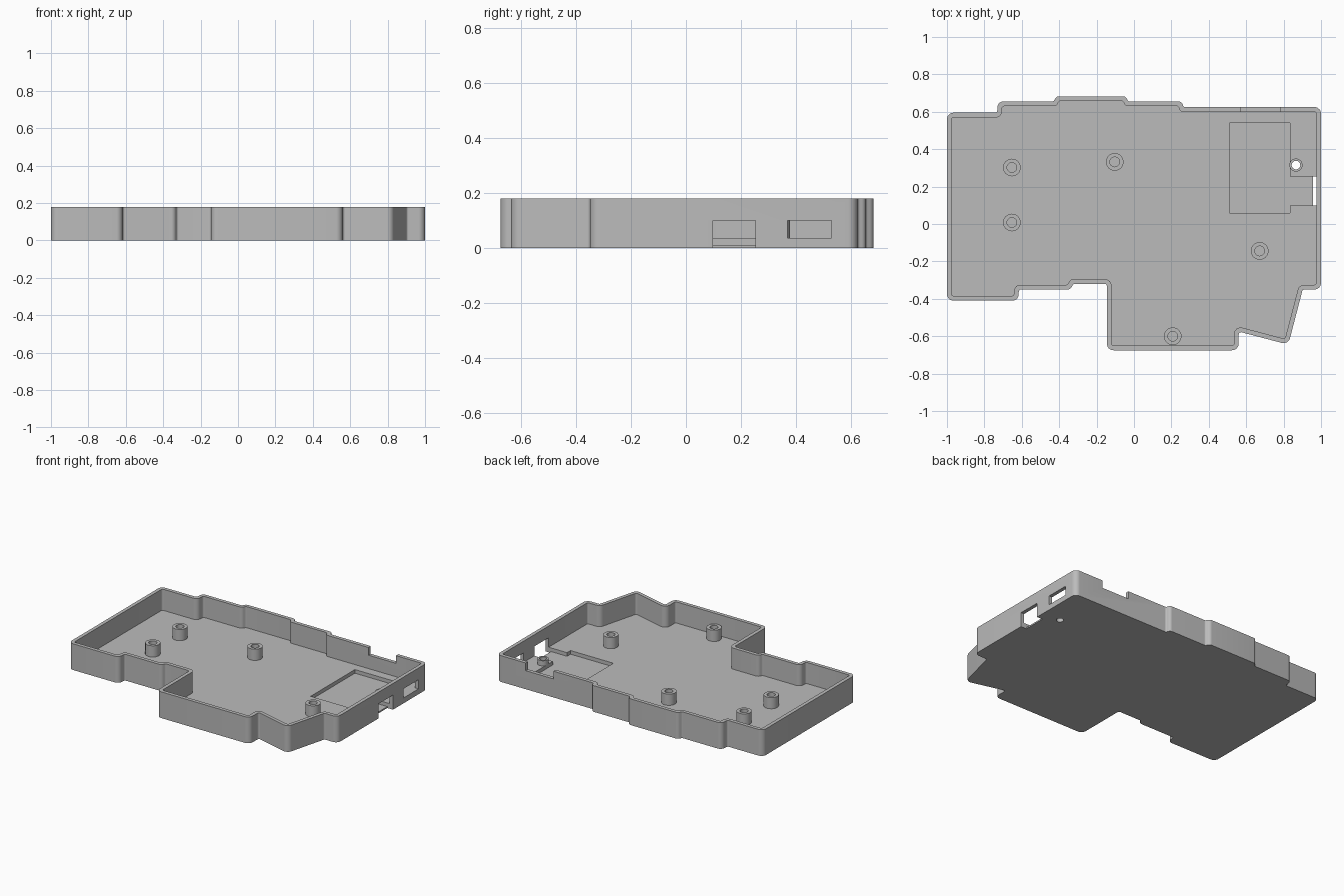
import bpy, bmesh, math
from mathutils import Vector

if "Cube" in bpy.data.objects:
    bpy.data.objects.remove(bpy.data.objects["Cube"], do_unlink=True)

HEIGHT, FLOOR, WALL = 0.18, 0.035, 0.025

grey = bpy.data.materials.new("plain grey")
grey.use_nodes = True
colour = (0.5, 0.5, 0.5, 1)
grey.diffuse_color = colour
grey.node_tree.nodes["Principled BSDF"].inputs["Base Color"].default_value = colour


def turn(a, b):
    return a.x * b.y - a.y * b.x


def inset(points, t):
    """Move every side of a counter-clockwise outline inward."""
    out = []
    for i, p in enumerate(points):
        d1 = (p - points[i - 1]).normalized()
        d2 = (points[(i + 1) % len(points)] - p).normalized()
        n1, n2 = Vector((-d1.y, d1.x)), Vector((-d2.y, d2.x))
        out.append(p + (n1 + n2) * t / (1 + n1.dot(n2)))
    return out


def rounded(points, convex, concave, steps=6):
    """Replace each corner with a short arc."""
    out = []
    for i, p in enumerate(points):
        a, b = points[i - 1] - p, points[(i + 1) % len(points)] - p
        r = convex if turn(-a, b) > 0 else concave
        half = a.angle(b) / 2
        reach = min(r / math.tan(half), 0.48 * a.length, 0.48 * b.length)
        r = reach * math.tan(half)
        a.normalize()
        b.normalize()
        centre = p + (a + b).normalized() * r / math.sin(half)
        start, end = p + a * reach - centre, p + b * reach - centre
        for k in range(steps + 1):
            f = k / steps
            out.append(centre + (start * (1 - f) + end * f).normalized() * r)
    return out


def prism(name, points, z0, z1):
    bm = bmesh.new()
    face = bm.faces.new([bm.verts.new((p.x, p.y, z0)) for p in points])
    top = bmesh.ops.extrude_face_region(bm, geom=[face])["geom"]
    verts = [v for v in top if isinstance(v, bmesh.types.BMVert)]
    bmesh.ops.translate(bm, verts=verts, vec=(0, 0, z1 - z0))
    bmesh.ops.recalc_face_normals(bm, faces=bm.faces)
    mesh = bpy.data.meshes.new(name)
    bm.to_mesh(mesh)
    bm.free()
    mesh.materials.append(grey)
    obj = bpy.data.objects.new(name, mesh)
    bpy.context.collection.objects.link(obj)
    return obj


def box(name, x0, x1, y0, y1, z0, z1):
    corners = [(x0, y0), (x1, y0), (x1, y1), (x0, y1)]
    return prism(name, [Vector(c) for c in corners], z0, z1)


def cylinder(name, x, y, r, z0, z1, sides=32):
    angles = [2 * math.pi * k / sides for k in range(sides)]
    ring = [Vector((x + r * math.cos(a), y + r * math.sin(a))) for a in angles]
    return prism(name, ring, z0, z1)


def activate(obj):
    bpy.ops.object.select_all(action="DESELECT")
    obj.select_set(True)
    bpy.context.view_layer.objects.active = obj


def cut(obj, cutter):
    cutter.hide_render = True
    mod = obj.modifiers.new("cut", "BOOLEAN")
    mod.operation, mod.solver, mod.object = "DIFFERENCE", "EXACT", cutter
    activate(obj)
    bpy.ops.object.modifier_apply(modifier=mod.name)
    bpy.data.objects.remove(cutter, do_unlink=True)


def smooth(obj):
    activate(obj)
    bpy.ops.object.shade_smooth_by_angle(angle=math.radians(35))


# Stepped outline, counter-clockwise from the front left-hand corner
outline = [Vector(p) for p in [
    (-1, -0.41), (-0.62, -0.41), (-0.615, -0.35), (-0.34, -0.35),
    (-0.325, -0.32), (-0.145, -0.32), (-0.145, -0.675), (0.56, -0.675),
    (0.56, -0.575), (0.825, -0.645), (0.902, -0.35), (1, -0.35),
    (1, 0.625), (0.265, 0.625), (0.255, 0.655), (-0.03, 0.655),
    (-0.045, 0.683), (-0.415, 0.683), (-0.43, 0.655), (-0.728, 0.655),
    (-0.732, 0.595), (-1, 0.595)]]

# Open tray
tray = prism("tray", rounded(outline, 0.035, 0.012), 0, HEIGHT)
cavity = rounded(inset(outline, WALL), 0.012, 0.035)
cut(tray, prism("cavity", cavity, FLOOR, HEIGHT + 0.1))

# Floor recess, its side channel and the port openings
cut(tray, box("recess", 0.51, 0.835, 0.06, 0.54, 0.01, 0.1))
cut(tray, box("channel", 0.82, 0.965, 0.098, 0.253, 0.01, 0.1))
cut(tray, box("port_opening", 0.957, 1.1, 0.098, 0.253, -0.1, 0.1))
cut(tray, box("switch_opening", 0.96, 1.1, 0.37, 0.53, 0.037, 0.1))
cut(tray, box("rim_notch", 0.57, 0.78, 0.58, 0.7, 0.127, 0.3))

# Through hole with a low collar
hole = (0.866, 0.315)
cut(tray, cylinder("floor_hole", *hole, 0.023, -0.1, 0.1))
smooth(tray)
collar = cylinder("hole_collar", *hole, 0.035, FLOOR - 0.002, 0.07)
cut(collar, cylinder("collar_bore", *hole, 0.023, -0.1, 0.2))
smooth(collar)

# Hollow screw posts
posts = [(-0.653, 0.302), (-0.653, 0.008), (-0.103, 0.332),
         (0.672, -0.144), (0.207, -0.6)]
for i, (x, y) in enumerate(posts):
    post = cylinder(f"screw_post_{i + 1}", x, y, 0.047, FLOOR - 0.002, 0.112)
    cut(post, cylinder("post_bore", x, y, 0.026, FLOOR + 0.001, 0.2))
    smooth(post)
